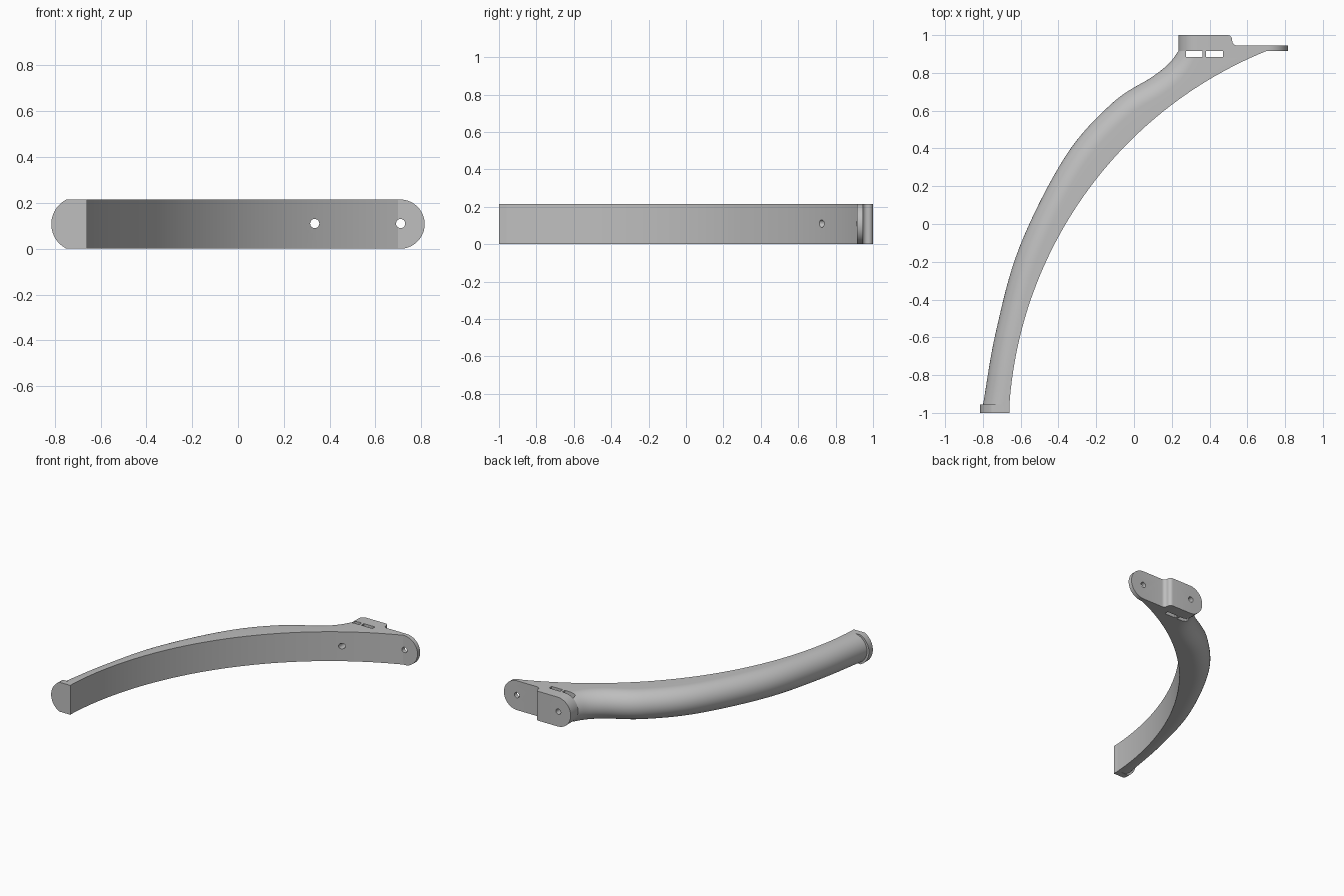
import bpy, bmesh
from math import cos, sin, radians, pi, asin
from mathutils import Vector

if "Cube" in bpy.data.objects:
    bpy.data.objects.remove(bpy.data.objects["Cube"])

HEIGHT = 0.215
R = HEIGHT / 2
CENTRE = Vector((1.52, -1.11))   # centre of the concave inner arc
INNER_R = 2.185

grey = bpy.data.materials.new("satin grey")
grey.use_nodes = True
GREY = (0.52, 0.52, 0.52, 1)
grey.diffuse_color = GREY
grey.node_tree.nodes["Principled BSDF"].inputs["Base Color"].default_value = GREY


def loft(name, rings):
    """Skin closed rings of equal length and cap both ends."""
    bm = bmesh.new()
    loops = [[bm.verts.new(p) for p in ring] for ring in rings]
    for a, b in zip(loops, loops[1:]):
        for i in range(len(a)):
            j = (i + 1) % len(a)
            bm.faces.new((a[i], a[j], b[j], b[i]))
    bm.faces.new(loops[0])
    bm.faces.new(loops[-1])
    bmesh.ops.recalc_face_normals(bm, faces=bm.faces)
    mesh = bpy.data.meshes.new(name)
    bm.to_mesh(mesh)
    bm.free()
    mesh.materials.append(grey)
    obj = bpy.data.objects.new(name, mesh)
    bpy.context.collection.objects.link(obj)
    return obj


def extrude_y(name, outline, y0, y1):
    return loft(name, [[(x, y, z) for x, z in outline] for y in (y0, y1)])


def extrude_z(name, outline, z0, z1):
    return loft(name, [[(x, y, z) for x, y in outline] for z in (z0, z1)])


def arc(cx, cy, r, start, end, steps):
    angles = [radians(start + (end - start) * i / steps) for i in range(steps + 1)]
    return [(cx + r * cos(a), cy + r * sin(a)) for a in angles]


def activate(obj):
    bpy.ops.object.select_all(action='DESELECT')
    obj.select_set(True)
    bpy.context.view_layer.objects.active = obj


def boolean(obj, cutter, operation):
    mod = obj.modifiers.new("boolean", 'BOOLEAN')
    mod.operation = operation
    mod.solver = 'EXACT'
    mod.object = cutter
    activate(obj)
    bpy.ops.object.modifier_apply(modifier=mod.name)


def spline(keys, steps):
    """Catmull-Rom through the key vectors."""
    pts = [2 * keys[0] - keys[1]] + keys + [2 * keys[-1] - keys[-2]]
    out = []
    for a, b, c, d in zip(pts, pts[1:], pts[2:], pts[3:]):
        for i in range(steps):
            t = i / steps
            out.append(0.5 * (2 * b + (c - a) * t + (2 * a - 5 * b + 4 * c - d) * t * t
                              + (3 * b - a - 3 * c + d) * t ** 3))
    return out + [keys[-1]]


# Arm: flat inner face on an arc, half-round outer side, flaring into the foot
# keys: inner arc angle, outer edge x, outer edge y
keys = [Vector(k) for k in (
    (176.06, -0.80, -0.96), (166.5, -0.731, -0.57), (155, -0.605, -0.119),
    (142, -0.362, 0.36), (133, -0.113, 0.642), (127, 0.095, 0.778),
    (121, 0.185, 0.85), (112.05, 0.235, 0.915))]
rings = []
for angle, ox, oy in spline(keys, 8):
    a = radians(angle)
    inner = CENTRE + INNER_R * Vector((cos(a), sin(a)))
    outer = Vector((ox, oy))
    width = (outer - inner).length
    way = (outer - inner) / width
    section = [(0, 0)] + arc(width - R, R, R, -90, 90, 24) + [(0, HEIGHT)]
    rings.append([(*(inner + way * u), z) for u, z in section])
arm = loft("curved_arm", rings)

# End cap: slightly larger round lip, trimmed flush at top and bottom
lip_r = 0.12
tilt = asin(R / lip_r) * 180 / pi
lip = [(-0.66, 0)] + arc(-0.695, R, lip_r, 180 + tilt, 180 - tilt, 24) + [(-0.66, HEIGHT)]
cap = extrude_y("end_cap", lip, -1.0, -0.955)

# Mounting foot: stepped plan trimmed to a round-ended plate
plan = ([(0.2, 0.915), (0.2, 1.0)] + arc(0.495, 0.975, 0.025, 90, 0, 6)
        + arc(0.545, 0.97, 0.025, 180, 270, 6) + [(0.85, 0.945), (0.85, 0.915)])
foot = extrude_z("mounting_foot", plan, -0.05, HEIGHT + 0.05)
plate = (arc(0.235 + R, R, R, 270, 90, 32) + arc(0.815 - R, R, R, 90, -90, 32))
trim = extrude_y("foot_trim", plate, 0.85, 1.05)
boolean(foot, trim, 'INTERSECT')

# Bolt holes and strap slots
cutters = [trim]
for x in (0.335, 0.71):
    hole = extrude_y("hole_cutter", arc(x, 0.11, 0.02, 0, 345, 23), 0.5, 1.1)
    boolean(arm, hole, 'DIFFERENCE')
    boolean(foot, hole, 'DIFFERENCE')
    cutters.append(hole)
for x0, x1 in ((0.275, 0.362), (0.38, 0.47)):
    rect = [(x0, 0.885), (x1, 0.885), (x1, 0.93), (x0, 0.93)]
    slot = extrude_z("slot_cutter", rect, -0.1, 0.4)
    boolean(arm, slot, 'DIFFERENCE')
    cutters.append(slot)
for cutter in cutters:
    bpy.data.objects.remove(cutter)

for part in (arm, cap, foot):
    activate(part)
    bpy.ops.object.shade_smooth_by_angle(angle=radians(30))
